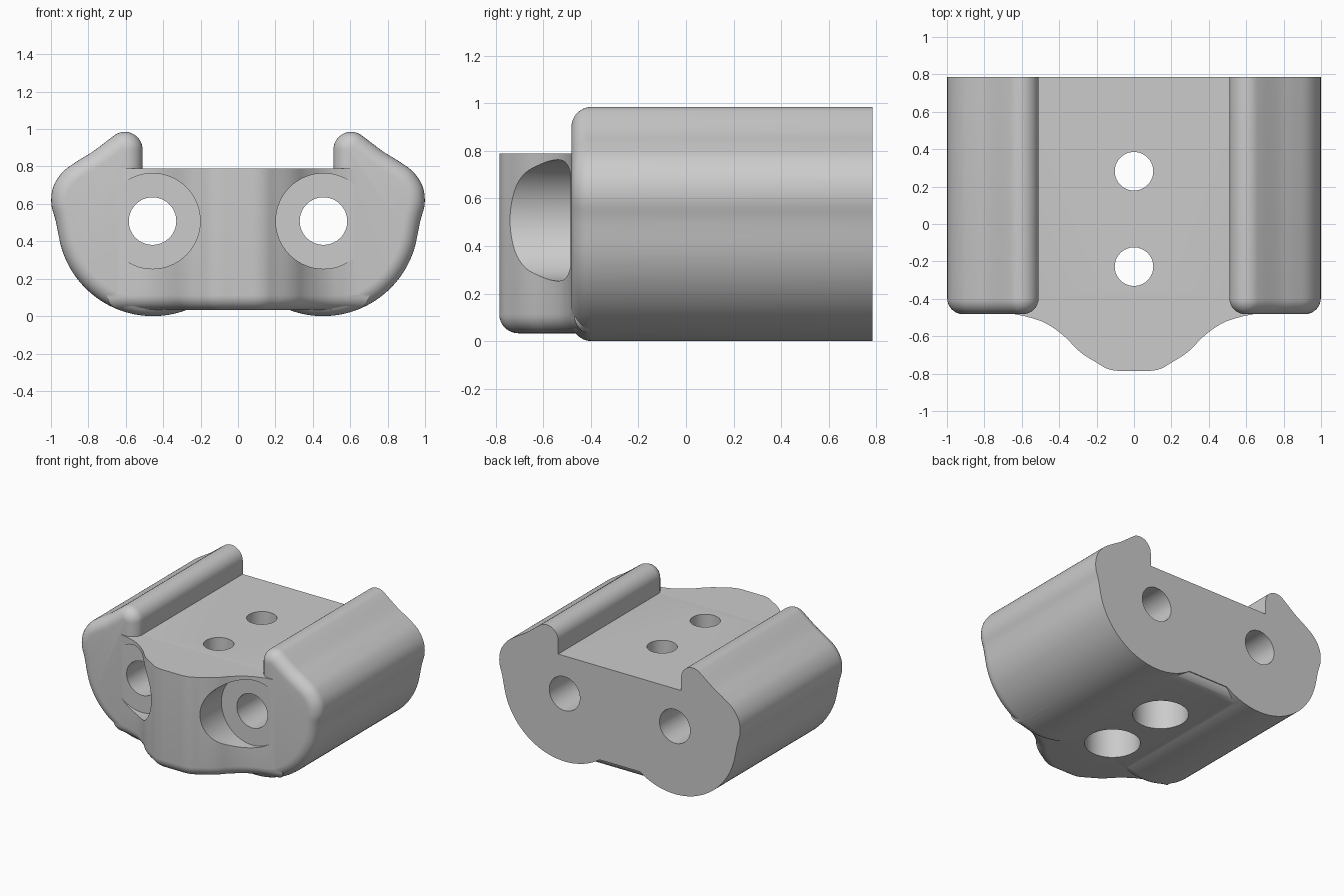
import bpy
import bmesh
from math import sin, cos, pi, radians
from mathutils import Vector

if "Cube" in bpy.data.objects:
    bpy.data.objects.remove(bpy.data.objects["Cube"])

grey = bpy.data.materials.new("plain grey")
grey.use_nodes = True
grey.diffuse_color = (0.6, 0.6, 0.6, 1)
grey.node_tree.nodes["Principled BSDF"].inputs["Base Color"].default_value = (0.6, 0.6, 0.6, 1)


def arc(cx, cy, r, start, end, n):
    angles = [radians(start + (end - start) * i / n) for i in range(n + 1)]
    return [(cx + r * cos(a), cy + r * sin(a)) for a in angles]


def smooth(points, steps):
    """Catmull-Rom curve through the points."""
    p = [Vector(q) for q in [points[0]] + points + [points[-1]]]
    out = []
    for a, b, c, d in zip(p, p[1:], p[2:], p[3:]):
        for i in range(steps):
            t = i / steps
            out.append(tuple(0.5 * (2 * b + (c - a) * t + (2 * a - 5 * b + 4 * c - d) * t * t
                                    + (3 * b - a - 3 * c + d) * t ** 3)))
    return out + [points[-1]]


def mirrored(half):
    """Close a right half, listed counter-clockwise, with its mirror image."""
    return half + [(-x, y) for x, y in reversed(half)]


def inset(outline, d):
    """Move every side of a counter-clockwise outline inwards by d."""
    out = []
    for i, q in enumerate(outline):
        p, q, r = Vector(outline[i - 1]), Vector(q), Vector(outline[(i + 1) % len(outline)])
        u, v = (q - p).normalized(), (r - q).normalized()
        n1, n2 = Vector((-u.y, u.x)), Vector((-v.y, v.x))
        out.append(tuple(q + (n1 + n2) * d / (1 + n1.dot(n2))))
    return out


def rounded_solid(name, outline, start, end, radius, place, steps=8):
    """Extrude an outline from start to end with a rounded starting edge."""
    layers = []
    for i in range(steps + 1):
        a = pi / 2 * i / steps
        layers.append((start + radius * (1 - cos(a)), radius * (1 - sin(a))))
    layers.append((end, 0))
    bm = bmesh.new()
    rings = [[bm.verts.new(place(x, y, h)) for x, y in inset(outline, d)] for h, d in layers]
    n = len(outline)
    for a, b in zip(rings, rings[1:]):
        for i in range(n):
            j = (i + 1) % n
            bm.faces.new((a[i], a[j], b[j], b[i]))
    bm.faces.new(rings[0])
    bm.faces.new(rings[-1])
    bmesh.ops.recalc_face_normals(bm, faces=bm.faces)
    mesh = bpy.data.meshes.new(name)
    bm.to_mesh(mesh)
    bm.free()
    mesh.materials.append(grey)
    obj = bpy.data.objects.new(name, mesh)
    bpy.context.collection.objects.link(obj)
    return obj


def cylinder(name, r, start, end, rotation):
    mid = (Vector(start) + Vector(end)) / 2
    bpy.ops.mesh.primitive_cylinder_add(vertices=64, radius=r, location=mid, rotation=rotation,
                                        depth=(Vector(end) - Vector(start)).length)
    obj = bpy.context.object
    obj.name = name
    obj.data.materials.append(grey)
    return obj


def combine(target, tool, operation):
    mod = target.modifiers.new(tool.name, "BOOLEAN")
    mod.operation = operation
    mod.solver = "EXACT"
    mod.use_self = True
    mod.object = tool
    bpy.context.view_layer.objects.active = target
    bpy.ops.object.modifier_apply(modifier=mod.name)
    bpy.data.objects.remove(tool)


# Long body: rounded lobes below, raised rails above
flank = [(0.957, 0.42), (0.975, 0.51), (0.998, 0.60), (0.988, 0.69), (0.938, 0.77),
         (0.86, 0.828), (0.78, 0.877), (0.70, 0.937)]
profile = mirrored([(0.08, 0.09), (0.16, 0.09)] + arc(0.455, 0.51, 0.51, -124, -14, 36)
                   + smooth(flank, 5) + arc(0.605, 0.89, 0.095, 55, 180, 14) + [(0.51, 0.79)])
body = rounded_solid("clamp_body", profile, -0.482, 0.785, 0.085, lambda x, z, y: (x, y, z))

# Central nose and the belly strip behind it, with a rounded bottom edge
nose_curve = [(0.05, -0.785), (0.10, -0.784), (0.15, -0.771), (0.20, -0.741), (0.26, -0.705),
              (0.31, -0.665), (0.36, -0.612), (0.43, -0.556), (0.50, -0.518), (0.58, -0.494)]
plan = mirrored(smooth(nose_curve, 3) + [(0.70, -0.47), (0.70, -0.2), (0.36, -0.2), (0.36, 0.782)])
nose = rounded_solid("nose", plan, 0.033, 0.789, 0.08, lambda x, y, z: (x, y, z))
combine(body, nose, "UNION")

# Upright screw holes with wide recesses underneath
for y in (-0.228, 0.282):
    combine(body, cylinder("recess", 0.19, (0, y, -0.2), (0, y, 0.26), (0, 0, 0)), "DIFFERENCE")
    combine(body, cylinder("screw_hole", 0.103, (0, y, 0.15), (0, y, 1), (0, 0, 0)), "DIFFERENCE")

# Long bolt holes with wide pockets cut into the nose
along_y = (pi / 2, 0, 0)
for x in (-0.457, 0.457):
    combine(body, cylinder("pocket", 0.255, (x, -1, 0.508), (x, -0.485, 0.508), along_y), "DIFFERENCE")
    combine(body, cylinder("bolt_hole", 0.127, (x, -0.7, 0.508), (x, 1, 0.508), along_y), "DIFFERENCE")

bpy.ops.object.select_all(action="DESELECT")
body.select_set(True)
bpy.context.view_layer.objects.active = body
bpy.ops.object.shade_smooth_by_angle(angle=radians(30))
